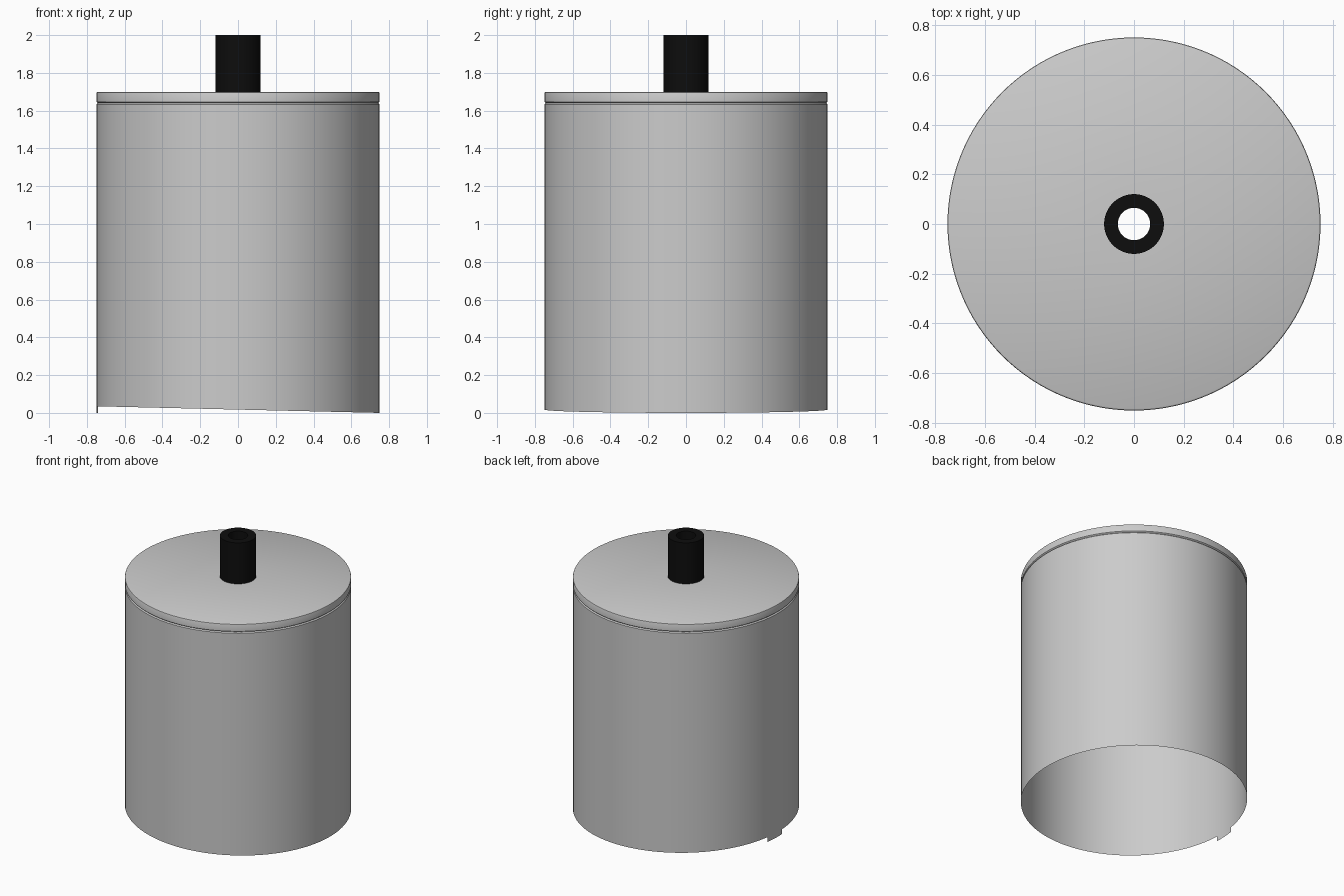
import bpy, bmesh, math

if "Cube" in bpy.data.objects:
    bpy.data.objects.remove(bpy.data.objects["Cube"])

SEG = 120
R = 0.75


def lathe(name, profile, bottom=None, closed=False):
    """Spin (radius, z) points around z; bottom(x) overrides the first ring height."""
    bm = bmesh.new()
    rings = []
    for k, (r, z) in enumerate(profile):
        ring = []
        for i in range(SEG):
            a = math.tau * i / SEG
            x, y = r * math.cos(a), r * math.sin(a)
            ring.append(bm.verts.new((x, y, bottom(x) if bottom and k == 0 else z)))
        rings.append(ring)
    pairs = list(zip(rings, rings[1:]))
    if closed:
        pairs.append((rings[-1], rings[0]))
    for lo, hi in pairs:
        for i in range(SEG):
            j = (i + 1) % SEG
            bm.faces.new((lo[i], lo[j], hi[j], hi[i]))
    return bm, rings


def finish(bm, name, mat=None):
    mesh = bpy.data.meshes.new(name)
    bm.to_mesh(mesh)
    bm.free()
    ob = bpy.data.objects.new(name, mesh)
    bpy.context.collection.objects.link(ob)
    if mat:
        mesh.materials.append(mat)
    bpy.ops.object.select_all(action='DESELECT')
    ob.select_set(True)
    bpy.context.view_layer.objects.active = ob
    bpy.ops.object.shade_smooth_by_angle(angle=math.radians(30))
    return ob


# Thin open-bottomed body, rim cut at a slight slant
bm, rings = lathe("body", [(R, 0), (R, 1.633), (0.742, 1.64)],
                  bottom=lambda x: 0.0175 * (1 - x / R))

# Small tab hanging from the high side of the rim (171 to 183 degrees)
first, last = 171 * SEG // 360, 183 * SEG // 360
rim = rings[0][first:last + 1]
feet = [bm.verts.new((v.co.x, v.co.y, 0)) for v in rim]
for i in range(len(rim) - 1):
    bm.faces.new((feet[i], feet[i + 1], rim[i + 1], rim[i]))
finish(bm, "body")

# Lid with rounded edges and a centre hole
bm, _ = lathe("lid", [(0.742, 1.64), (R, 1.647), (R, 1.692), (0.748, 1.697),
                      (0.742, 1.70), (0.065, 1.70)])
finish(bm, "lid")

# Black hollow spout
black = bpy.data.materials.new("black")
black.diffuse_color = (0.004, 0.004, 0.004, 1)
black.use_nodes = True
black.node_tree.nodes["Principled BSDF"].inputs["Base Color"].default_value = black.diffuse_color
bm, _ = lathe("spout", [(0.12, 1.70), (0.12, 2.0), (0.065, 2.0), (0.065, 1.70)], closed=True)
finish(bm, "spout", black)
